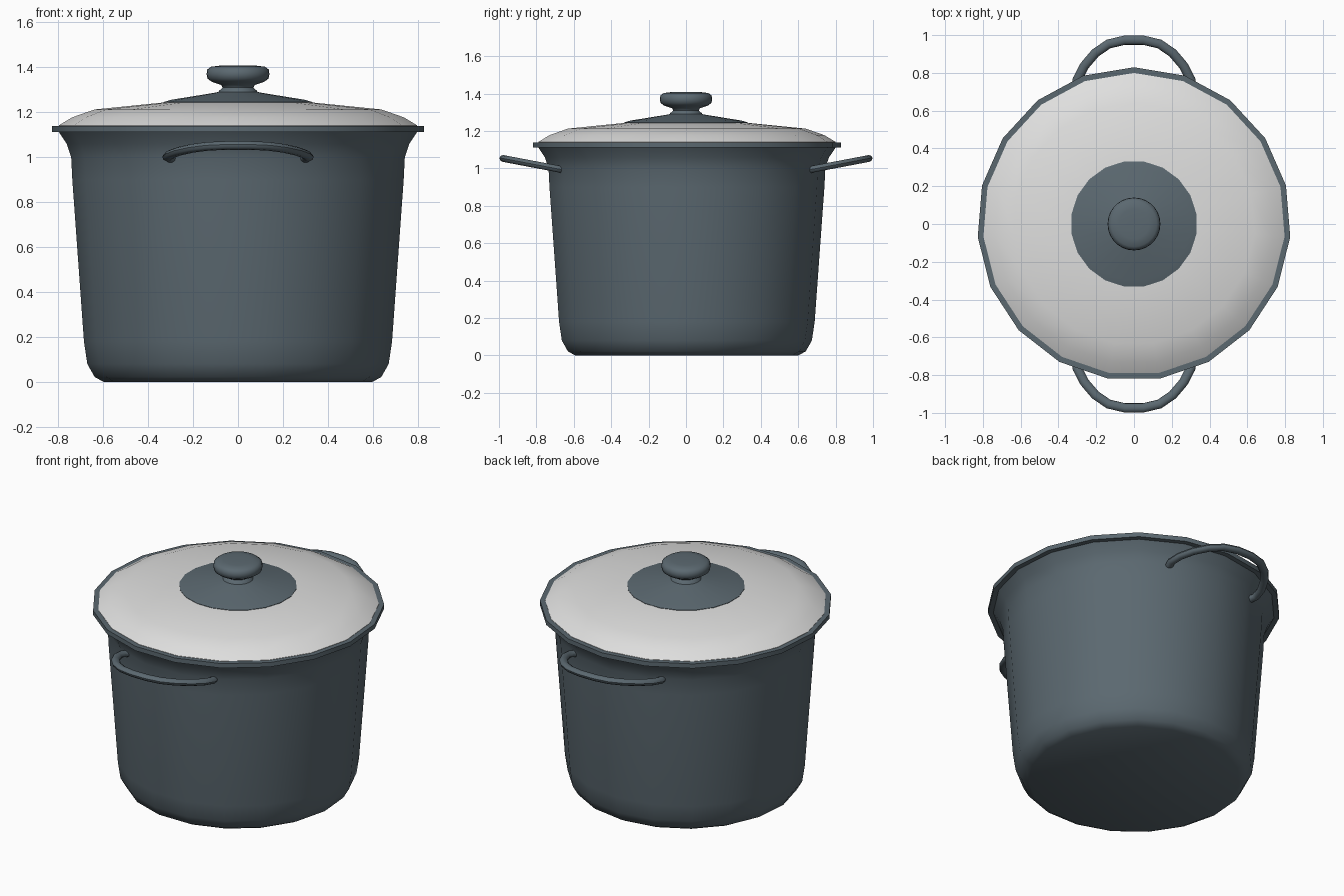
import bpy, bmesh, math
from mathutils import Vector

if "Cube" in bpy.data.objects:
    bpy.data.objects.remove(bpy.data.objects["Cube"])


def material(name, rgb):
    m = bpy.data.materials.new(name)
    m.diffuse_color = (*rgb, 1)
    m.use_nodes = True
    m.node_tree.nodes["Principled BSDF"].inputs["Base Color"].default_value = m.diffuse_color
    return m


SLATE = material("slate enamel", (0.105, 0.140, 0.163))
PALE = material("pale lid", (0.74, 0.74, 0.735))


def finish(name, bm, mat, angle):
    bmesh.ops.recalc_face_normals(bm, faces=bm.faces)
    me = bpy.data.meshes.new(name)
    bm.to_mesh(me)
    bm.free()
    me.materials.append(mat)
    ob = bpy.data.objects.new(name, me)
    bpy.context.collection.objects.link(ob)
    bpy.ops.object.select_all(action='DESELECT')
    ob.select_set(True)
    bpy.context.view_layer.objects.active = ob
    bpy.ops.object.shade_smooth_by_angle(angle=math.radians(angle))
    return ob


def skin(bm, rings, caps):
    n = len(rings[0])
    for a, b in zip(rings, rings[1:]):
        for i in range(n):
            j = (i + 1) % n
            bm.faces.new((a[i], a[j], b[j], b[i]))
    for r in caps:
        bm.faces.new(r)


def lathe(name, profile, sides, mat, phase=math.pi / 2, angle=45):
    """Revolve (radius, height) points about z, closing both ends."""
    bm = bmesh.new()
    rings = [[bm.verts.new((r * math.cos(phase + math.tau * i / sides),
                            r * math.sin(phase + math.tau * i / sides), z))
              for i in range(sides)] for r, z in profile]
    skin(bm, rings, (rings[0], rings[-1]))
    return finish(name, bm, mat, angle)


# Pot body with flared lip
lathe("pot_body", [(0.60, 0), (0.64, 0.022), (0.673, 0.08), (0.688, 0.18),
                   (0.74, 0.90), (0.745, 1.00), (0.765, 1.06), (0.80, 1.112)],
      19, SLATE)

# Dark rim band
lathe("rim", [(0.79, 1.112), (0.83, 1.112), (0.83, 1.14), (0.79, 1.14)],
      19, SLATE, angle=30)

# Pale domed lid
lathe("lid", [(0.80, 1.135), (0.80, 1.142), (0.74, 1.178), (0.64, 1.213),
              (0.32, 1.245), (0.10, 1.25)], 19, PALE)

# Dark plate around the knob
lathe("lid_plate", [(0.335, 1.238), (0.335, 1.246), (0.30, 1.256),
                    (0.10, 1.288), (0.06, 1.297)], 20, SLATE, math.pi / 20)

# Knob
lathe("lid_knob", [(0.09, 1.28), (0.085, 1.295), (0.068, 1.31), (0.075, 1.322),
                   (0.115, 1.335), (0.136, 1.35), (0.14, 1.37), (0.137, 1.39),
                   (0.12, 1.403), (0.08, 1.408), (0.03, 1.409)], 28, SLATE)


def handle(name, side):
    """Bent tube rising outward from the pot wall."""
    half = [(0.295, 0.66), (0.312, 0.70), (0.300, 0.765), (0.262, 0.838),
            (0.205, 0.905), (0.135, 0.953), (0.05, 0.973)]
    plan = half + [(-x, y) for x, y in reversed(half)]
    path = [Vector((x, y, 0.993 + (y - 0.66) * 0.19)) for x, y in plan]
    up = Vector((0, -0.19, 1)).normalized()
    bm = bmesh.new()
    rings = []
    for i, p in enumerate(path):
        t = (path[min(i + 1, len(path) - 1)] - path[max(i - 1, 0)]).normalized()
        out = t.cross(up)
        ring = []
        for k in range(10):
            a = math.tau * k / 10
            v = p + out * math.cos(a) * 0.025 + up * math.sin(a) * 0.019
            ring.append(bm.verts.new((v.x, v.y * side, v.z)))
        rings.append(ring)
    skin(bm, rings, (rings[0], rings[-1]))
    finish(name, bm, SLATE, 45)


# Side handles
handle("front_handle", -1)
handle("back_handle", 1)
